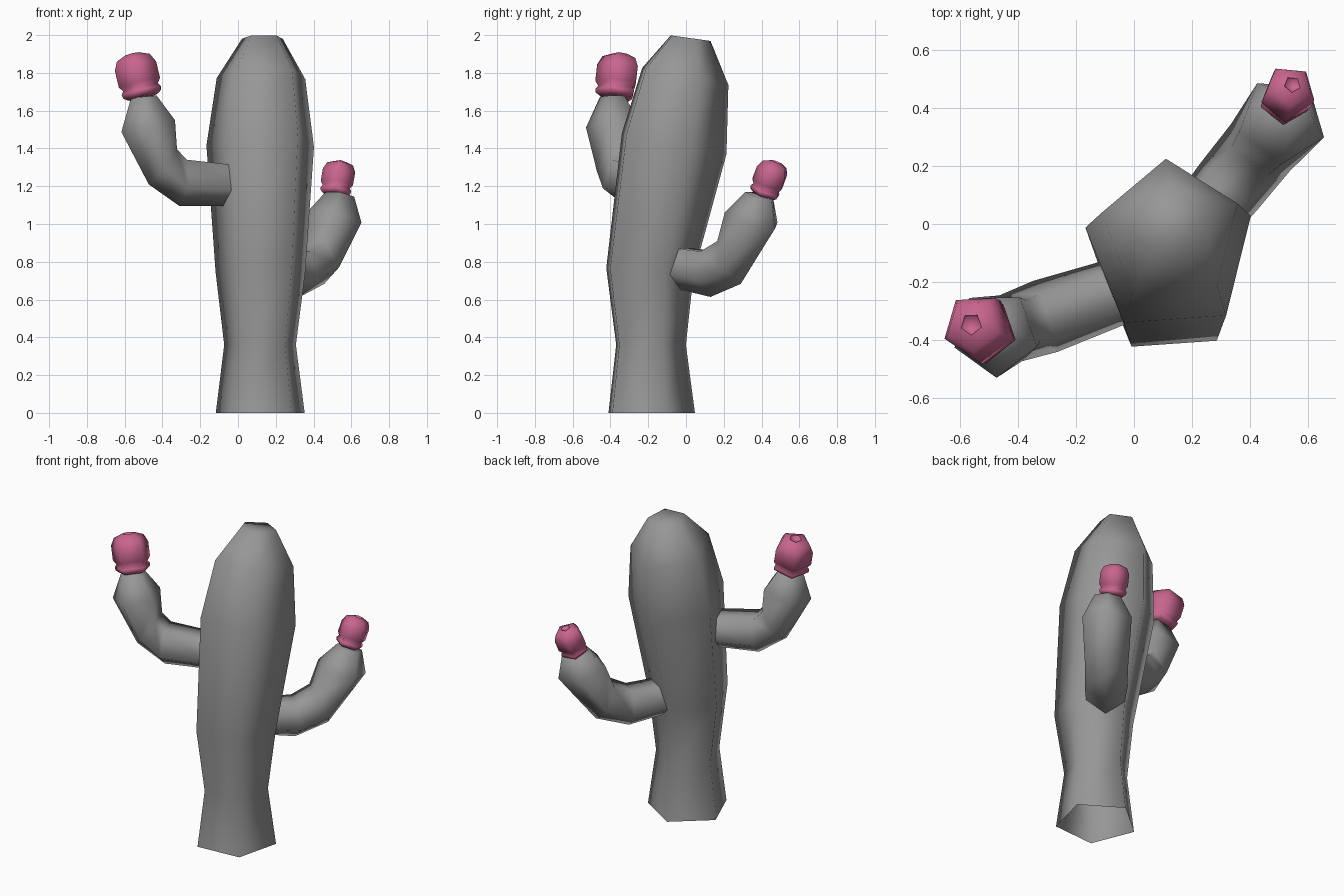
import bpy, bmesh, math
from mathutils import Vector

if "Cube" in bpy.data.objects:
    bpy.data.objects.remove(bpy.data.objects["Cube"])

Z = Vector((0, 0, 1))


def material(name, color):
    m = bpy.data.materials.new(name)
    m.diffuse_color = (*color, 1)
    m.use_nodes = True
    m.node_tree.nodes["Principled BSDF"].inputs["Base Color"].default_value = m.diffuse_color
    return m


grey = material("cactus_grey", (.31, .31, .31))
pink = material("flower_pink", (.58, .13, .27))


def loft(name, rings, mat, open_base=False):
    """Skin a list of five-sided rings and cap the ends."""
    bm = bmesh.new()
    loops = [[bm.verts.new(p) for p in ring] for ring in rings]
    for a, b in zip(loops, loops[1:]):
        for i in range(5):
            j = (i + 1) % 5
            bm.faces.new((a[i], a[j], b[j], b[i]))
    if not open_base:
        bm.faces.new(loops[0][::-1])
    bm.faces.new(loops[-1])
    bmesh.ops.recalc_face_normals(bm, faces=bm.faces)
    me = bpy.data.meshes.new(name)
    bm.to_mesh(me)
    bm.free()
    ob = bpy.data.objects.new(name, me)
    bpy.context.collection.objects.link(ob)
    me.materials.append(mat)
    bpy.ops.object.select_all(action='DESELECT')
    ob.select_set(True)
    bpy.context.view_layer.objects.active = ob
    bpy.ops.object.shade_smooth_by_angle(angle=math.radians(80))
    return ob


def pentagon(c, u, v, r):
    """Ring round c with its first corner along u."""
    return [c + r * (math.cos(t) * u + math.sin(t) * v)
            for t in (math.tau * i / 5 for i in range(5))]


# Trunk, open underneath: centre x, centre y, z, radius, slope of the ring along y
trunk = [(.123, -.20, 0, .248, 0), (.121, -.20, .36, .20, 0),
         (.124, -.21, .75, .25, -.08), (.124, -.085, 1.43, .3, -.2),
         (.127, -.022, 1.785, .247, -.2), (.132, .016, 1.985, .114, -.14)]
rings = []
for x, y, z, r, slope in trunk:
    ring = []
    for i in range(5):
        a = math.radians(94 + 72 * i)
        dy = r * math.sin(a)
        ring.append((x + r * math.cos(a), y + dy, z + slope * dy))
    rings.append(ring)
loft("trunk", rings, grey, open_base=True)

# Flower outline with a notch and a sunken tip: share of the height, share of the radius
bud = [(0, .75), (.06, .92), (.14, .95), (.22, .84), (.32, 1), (.7, 1),
       (.9, .8), (1, .32), (.94, .26)]


def arm(side, origin, angle, outer, inner, base, top, radius):
    """Arm bent in a vertical plane, given by outer and inner edge points, plus its flower."""
    a = math.radians(angle)
    d = Vector((math.cos(a), math.sin(a), 0))
    n = Z.cross(d)

    def at(s, z):
        return Vector(origin) + d * s + Z * z

    rings = []
    for o, i in zip(outer, inner):
        o, i = at(*o), at(*i)
        r = (o - i).length / 1.809
        u = (o - i).normalized()
        rings.append(pentagon(o - u * r, u, n, r))
    loft(side + "_arm", rings, grey)

    b, t = Vector(base), Vector(top)
    w = (t - b).normalized()
    u = (d - w * d.dot(w)).normalized()
    loft(side + "_flower",
         [pentagon(b.lerp(t, h), u, w.cross(u), radius * k) for h, k in bud], pink)


arm("left", (-.05, -.23, 0), 199,
    [(-.08, 1.095), (.275, 1.095), (.447, 1.21), (.6, 1.487), (.545, 1.67)],
    [(-.08, 1.305), (.26, 1.34), (.314, 1.395), (.331, 1.55), (.417, 1.68)],
    (-.505, -.372, 1.67), (-.56, -.345, 1.9), .118)

arm("right", (.23, .01, 0), 51,
    [(-.2, .68), (.154, .614), (.36, .683), (.593, .975), (.57, 1.13)],
    [(-.2, .885), (.15, .855), (.265, .91), (.325, 1.06), (.43, 1.17)],
    (.515, .415, 1.15), (.545, .48, 1.328), .091)
